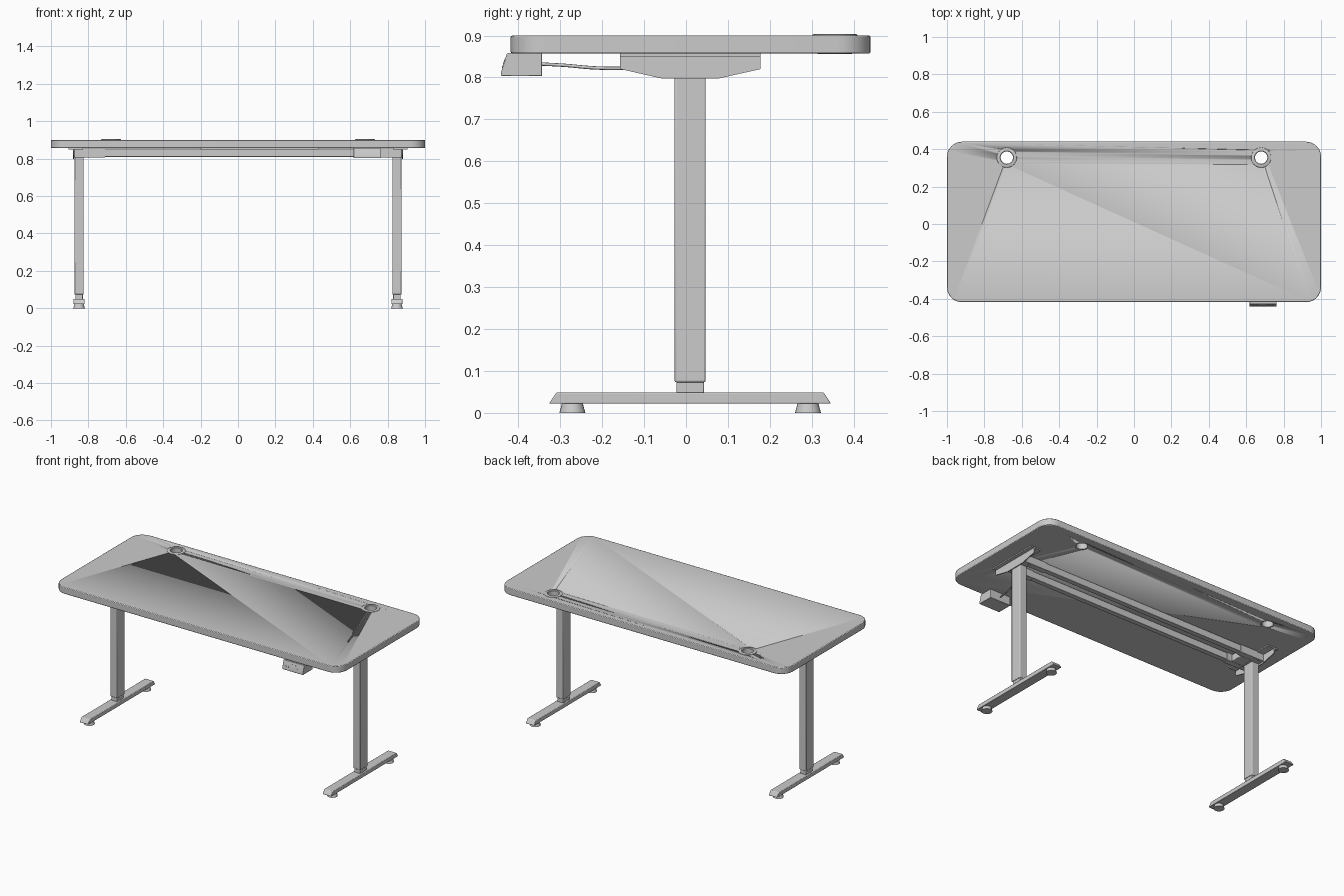
import bpy, bmesh, math
from mathutils import Vector

if "Cube" in bpy.data.objects:
    bpy.data.objects.remove(bpy.data.objects["Cube"])

def finish(name, bm, smooth=True, bevel=0, segs=2):
    bmesh.ops.recalc_face_normals(bm, faces=bm.faces)
    me = bpy.data.meshes.new(name)
    bm.to_mesh(me)
    bm.free()
    ob = bpy.data.objects.new(name, me)
    bpy.context.collection.objects.link(ob)
    if bevel:
        m = ob.modifiers.new("bevel", 'BEVEL')
        m.width, m.segments, m.limit_method = bevel, segs, 'ANGLE'
    if smooth:
        bpy.ops.object.select_all(action='DESELECT')
        ob.select_set(True)
        bpy.context.view_layer.objects.active = ob
        bpy.ops.object.shade_smooth_by_angle(angle=math.radians(35))
    return ob

def prism(name, pts, direction, bevel=0, segs=2):
    """Extrude a closed outline of 3D points along a direction."""
    bm = bmesh.new()
    f = bm.faces.new([bm.verts.new(p) for p in pts])
    ext = bmesh.ops.extrude_face_region(bm, geom=[f])["geom"]
    bmesh.ops.translate(bm, vec=direction, verts=[v for v in ext if isinstance(v, bmesh.types.BMVert)])
    return finish(name, bm, True, bevel, segs)

def box(name, x0, x1, y0, y1, z0, z1, bevel=0):
    return prism(name, [(x0, y0, z0), (x1, y0, z0), (x1, y1, z0), (x0, y1, z0)], (0, 0, z1 - z0), bevel)

def side_prism(name, yz, x0, x1, bevel=0):
    return prism(name, [(x0, y, z) for y, z in yz], (x1 - x0, 0, 0), bevel)

def lathe(name, profile, x, y, n=32):
    """Spin a closed (radius, z) profile about a vertical axis."""
    bm = bmesh.new()
    rings = [[bm.verts.new((x + r * math.cos(2 * math.pi * i / n), y + r * math.sin(2 * math.pi * i / n), z))
              for i in range(n)] for r, z in profile]
    for a, b in zip(rings, rings[1:] + rings[:1]):
        for i in range(n):
            bm.faces.new((a[i], a[(i + 1) % n], b[(i + 1) % n], b[i]))
    return finish(name, bm)

def cone(name, x, y, r0, r1, z0, z1, n=24):
    bm = bmesh.new()
    bmesh.ops.create_cone(bm, cap_ends=True, segments=n, radius1=r0, radius2=r1, depth=z1 - z0)
    bmesh.ops.translate(bm, vec=(x, y, (z0 + z1) / 2), verts=bm.verts)
    return finish(name, bm)

# Desktop: rounded rectangle with softened rim
R, X, Y0, Y1 = 0.08, 1.0, -0.418, 0.44
outline = []
for cx, cy, a0 in ((X - R, Y1 - R, 0), (R - X, Y1 - R, 90), (R - X, Y0 + R, 180), (X - R, Y0 + R, 270)):
    for i in range(9):
        a = math.radians(a0 + i * 90 / 8)
        outline.append((cx + R * math.cos(a), cy + R * math.sin(a), 0.857))
top = prism("desktop", outline, (0, 0, 0.043), 0.004, 2)
top.modifiers["bevel"].angle_limit = math.radians(50)

# Cable holes and their ring grommets
for s in (-1, 1):
    cut = cone("grommet_cutter", s * 0.68, 0.355, 0.04, 0.04, 0.8, 1.0, 32)
    cut.hide_render = True
    cut.hide_set(True)
    m = top.modifiers.new("hole", 'BOOLEAN')
    m.object, m.operation, m.solver = cut, 'DIFFERENCE', 'EXACT'
    lathe("grommet", [(0.033, 0.856), (0.041, 0.856), (0.041, 0.899), (0.054, 0.899),
                      (0.053, 0.902), (0.05, 0.904), (0.036, 0.904), (0.033, 0.901)], s * 0.68, 0.355)

# Leg assemblies, mirrored left and right
for s in (-1, 1):
    cx = s * 0.85
    side_prism("foot", [(-0.327, 0.022), (0.346, 0.022), (0.328, 0.049), (-0.309, 0.049)],
               cx - 0.03, cx + 0.03, 0.003)
    for y in (-0.271, 0.291):
        cone("foot_pad", cx, y, 0.031, 0.025, 0.0, 0.022)
    box("inner_leg", cx - 0.02, cx + 0.02, -0.023, 0.043, 0.045, 0.08, 0.003)
    box("outer_leg", cx - 0.025, cx + 0.025, -0.027, 0.047, 0.073, 0.81, 0.004)
    # tapered side bracket with top flange
    side_prism("side_bracket", [(-0.157, 0.857), (-0.157, 0.82), (-0.055, 0.797), (0.075, 0.797),
                                (0.178, 0.82), (0.178, 0.857)], s * 0.876, s * 0.882)
    box("bracket_flange", *sorted((s * 0.83, s * 0.905)), -0.157, 0.178, 0.85, 0.857)
    # housing where rails meet the leg
    box("leg_head", *sorted((s * 0.82, s * 0.876)), -0.055, 0.075, 0.805, 0.85, 0.002)
    for y in (-0.0485, 0.0685):
        box("rail_sleeve", *sorted((s * 0.71, s * 0.876)), y - 0.019, y + 0.019, 0.806, 0.855, 0.002)

# Long cross rails and thin power unit between them
for y in (-0.0485, 0.0685):
    box("cross_rail", -0.8, 0.8, y - 0.016, y + 0.016, 0.81, 0.853, 0.002)
box("power_unit", -0.2, 0.43, -0.11, -0.067, 0.848, 0.857)
box("motor_housing", -0.82, -0.74, -0.03, 0.05, 0.806, 0.85, 0.003)

# Hand control under the front edge
side_prism("control_box", [(-0.343, 0.858), (-0.427, 0.858), (-0.441, 0.813), (-0.441, 0.803), (-0.343, 0.803)],
           0.618, 0.763, 0.002)
def on_panel(name, x, w, z, h):
    y = lambda zz: -0.427 - 0.014 * (0.858 - zz) / 0.045
    yz = [(y(z) - 0.0015, z), (y(z + h) - 0.0015, z + h), (y(z + h) + 0.002, z + h), (y(z) + 0.002, z)]
    side_prism(name, yz, x - w / 2, x + w / 2)
on_panel("display", 0.69, 0.034, 0.831, 0.013)
for x in (-0.05, -0.033, 0.033, 0.05):
    on_panel("control_button", 0.69 + x, 0.009, 0.822, 0.006)

# Cable from hand control to the frame
cu = bpy.data.curves.new("control_cable", 'CURVE')
cu.dimensions = '3D'
cu.bevel_depth, cu.bevel_resolution, cu.resolution_u = 0.004, 2, 8
pts = [(0.69, -0.345, 0.832), (0.70, -0.29, 0.829), (0.72, -0.22, 0.823), (0.75, -0.15, 0.822), (0.76, -0.06, 0.826)]
sp = cu.splines.new('BEZIER')
sp.bezier_points.add(len(pts) - 1)
for b, p in zip(sp.bezier_points, pts):
    b.co = Vector(p)
    b.handle_left_type = b.handle_right_type = 'AUTO'
bpy.context.collection.objects.link(bpy.data.objects.new("control_cable", cu))
